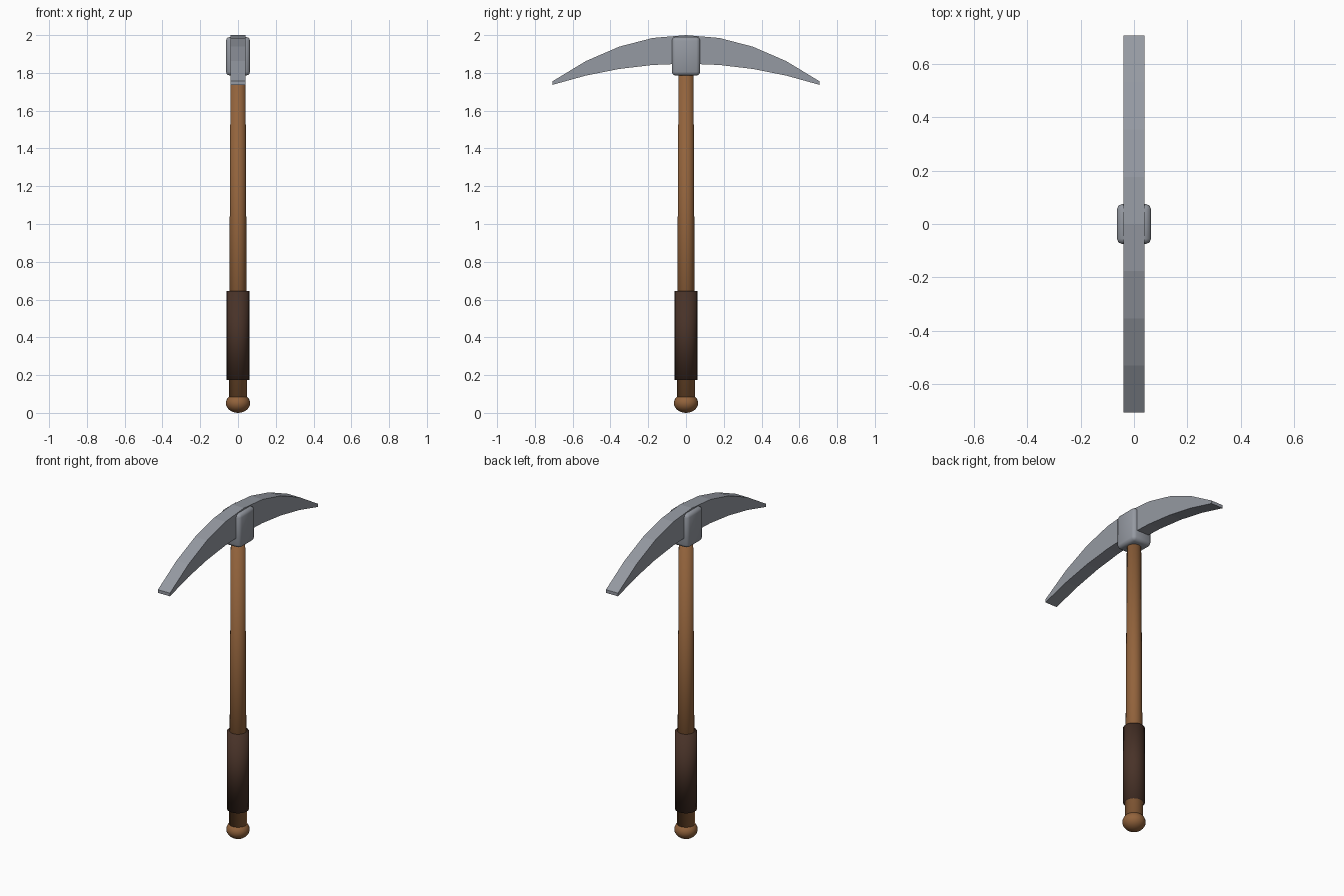
import bpy, bmesh
from mathutils import Matrix

if "Cube" in bpy.data.objects:
    bpy.data.objects.remove(bpy.data.objects["Cube"])


def material(name, rgb):
    m = bpy.data.materials.new(name)
    m.diffuse_color = (*rgb, 1)
    m.use_nodes = True
    m.node_tree.nodes["Principled BSDF"].inputs["Base Color"].default_value = m.diffuse_color
    return m


wood = material("wood", (0.29, 0.125, 0.045))
leather = material("dark leather", (0.065, 0.032, 0.021))
steel = material("steel", (0.30, 0.32, 0.36))


def make(name, bm, mat, smooth):
    bmesh.ops.recalc_face_normals(bm, faces=bm.faces)
    me = bpy.data.meshes.new(name)
    bm.to_mesh(me)
    bm.free()
    me.materials.append(mat)
    for p in me.polygons:
        p.use_smooth = smooth
    ob = bpy.data.objects.new(name, me)
    bpy.context.collection.objects.link(ob)
    return ob


def rod(name, z0, z1, r0, r1, mat):
    bm = bmesh.new()
    bmesh.ops.create_cone(bm, cap_ends=True, segments=24, radius1=r0, radius2=r1,
                          depth=z1 - z0, matrix=Matrix.Translation((0, 0, (z0 + z1) / 2)))
    return make(name, bm, mat, True)


# Tapered shaft and its wrapped grip
rod("handle", 0.06, 1.9, 0.049, 0.039, wood)
rod("grip", 0.175, 0.645, 0.06, 0.06, leather)

# Squashed ball at the foot
bm = bmesh.new()
bmesh.ops.create_uvsphere(bm, u_segments=24, v_segments=16, radius=1,
                          matrix=Matrix.Translation((0, 0, 0.052)) @ Matrix.Diagonal((0.064, 0.064, 0.052, 1)))
make("pommel", bm, wood, True)

# Rounded block joining shaft and blade
bm = bmesh.new()
bmesh.ops.create_cube(bm, size=1, matrix=Matrix.Translation((0, 0, 1.888)) @ Matrix.Diagonal((0.128, 0.15, 0.205, 1)))
bmesh.ops.bevel(bm, geom=bm.edges[:], offset=0.02, segments=2, profile=0.5, affect='EDGES')
make("head_collar", bm, steel, True)

# Curved double-ended blade: eight flat segments along y
bm = bmesh.new()
half = 0.04
rings = []
for i in range(9):
    t = (i - 4) / 4
    y, top, low = 0.706 * t, 2.0 - 0.244 * t * t, 1.849 - 0.112 * t * t
    rings.append([bm.verts.new(c) for c in
                  ((-half, y, low), (half, y, low), (half, y, top), (-half, y, top))])
for a, b in zip(rings, rings[1:]):
    for k in range(4):
        n = (k + 1) % 4
        bm.faces.new((a[k], a[n], b[n], b[k]))
bm.faces.new(rings[0])
bm.faces.new(rings[-1])
make("blade", bm, steel, False)
